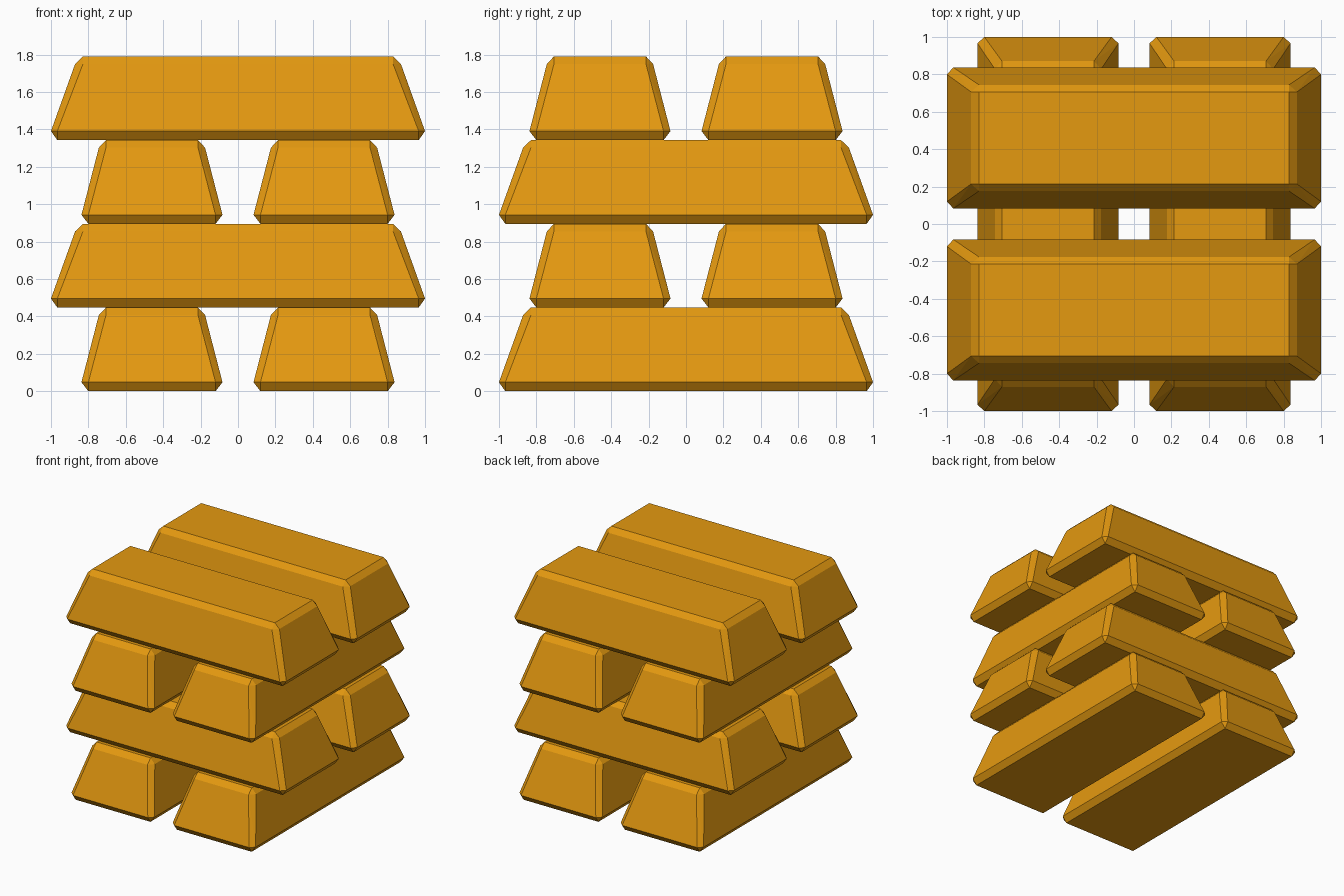
import bpy, bmesh, math

if "Cube" in bpy.data.objects:
    bpy.data.objects.remove(bpy.data.objects["Cube"])

gold = bpy.data.materials.new("gold")
gold.diffuse_color = (0.78, 0.32, 0.005, 1)
gold.use_nodes = True
gold.node_tree.nodes["Principled BSDF"].inputs["Base Color"].default_value = gold.diffuse_color

LAYER = 0.4475   # bar height
LOW, HIGH = 0.048, 0.407   # heights where the chamfers meet the sloping sides


def bar_mesh():
    """Tapered ingot with every edge chamfered, as the hull of its rings."""
    bm = bmesh.new()
    # (half length, half width, z): flat ends, then side and end faces
    points = [(0.966, 0.340, 0), (0.829, 0.246, LAYER),
              (1.000, 0.340, LOW), (0.966, 0.377, LOW),
              (0.871, 0.246, HIGH), (0.829, 0.284, HIGH)]
    for x, y, z in points:
        for sx in (-1, 1):
            for sy in (-1, 1):
                bm.verts.new((sx * x, sy * y, z))
    bmesh.ops.convex_hull(bm, input=bm.verts[:])
    bmesh.ops.dissolve_limit(bm, angle_limit=math.radians(1),
                             verts=bm.verts[:], edges=bm.edges[:])
    bmesh.ops.recalc_face_normals(bm, faces=bm.faces[:])
    mesh = bpy.data.meshes.new("gold_bar")
    bm.to_mesh(mesh)
    bm.free()
    mesh.materials.append(gold)
    return mesh


# Four layers of two bars, turned a quarter each time
mesh = bar_mesh()
for layer in range(4):
    for side in (-1, 1):
        bar = bpy.data.objects.new(f"gold_bar_layer_{layer + 1}", mesh)
        offset = side * 0.46
        if layer % 2 == 0:
            bar.location = (offset, 0, layer * LAYER)
            bar.rotation_euler.z = math.pi / 2
        else:
            bar.location = (0, offset, layer * LAYER)
        bpy.context.collection.objects.link(bar)
